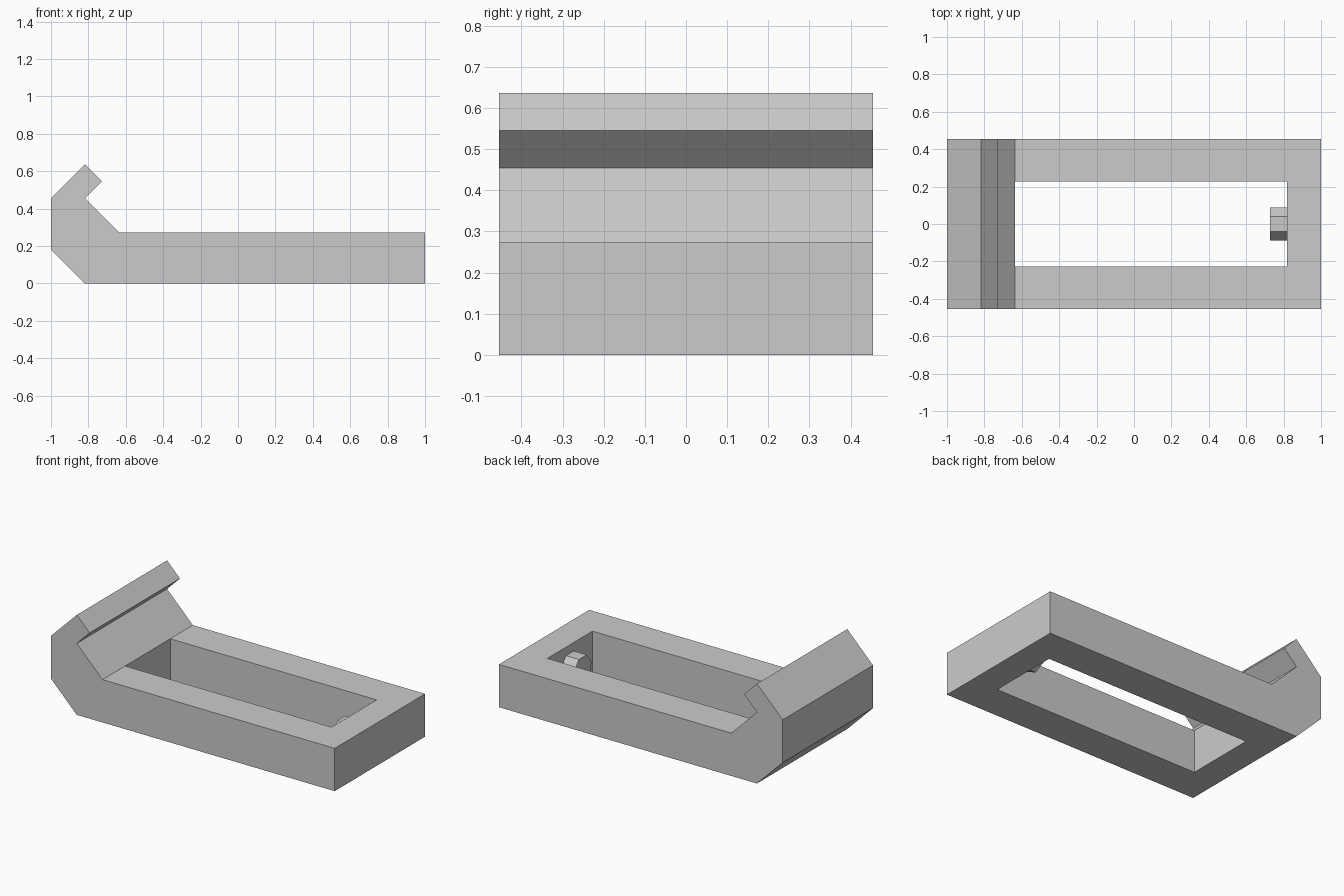
import bpy, bmesh
from math import sin, cos, tau
from mathutils import Vector

if "Cube" in bpy.data.objects:
    bpy.data.objects.remove(bpy.data.objects["Cube"])

U = 1 / 11                      # design unit
WALL, HOOK = 9 * U, -7 * U      # window ends along x
HALF_W, HALF_WINDOW = 5 * U, 2.5 * U
HEIGHT = 3 * U

grey = bpy.data.materials.new("plain grey")
grey.use_nodes = True
grey.diffuse_color = (0.6, 0.6, 0.6, 1)
grey.node_tree.nodes["Principled BSDF"].inputs["Base Color"].default_value = grey.diffuse_color


def prism(points, direction):
    """Solid made by sweeping a flat outline along a vector."""
    bm = bmesh.new()
    face = bm.faces.new([bm.verts.new(p) for p in points])
    result = bmesh.ops.extrude_face_region(bm, geom=[face], use_keep_orig=True)
    moved = [g for g in result["geom"] if isinstance(g, bmesh.types.BMVert)]
    bmesh.ops.translate(bm, verts=moved, vec=direction)
    bmesh.ops.recalc_face_normals(bm, faces=bm.faces)
    return bm


def finish(bm, name):
    mesh = bpy.data.meshes.new(name)
    bm.to_mesh(mesh)
    bm.free()
    mesh.materials.append(grey)
    bpy.context.collection.objects.link(bpy.data.objects.new(name, mesh))


# Frame and hook: one side profile swept across the width
profile = [(-9, 0), (11, 0), (11, 3), (-7, 3), (-9, 5), (-8, 6), (-9, 7), (-11, 5), (-11, 2)]
body = prism([(x * U, -HALF_W, z * U) for x, z in profile], Vector((0, 2 * HALF_W, 0)))

# Rectangular window cut right through the frame
for axis, offset in (("Y", -HALF_WINDOW), ("Y", HALF_WINDOW), ("X", HOOK), ("X", WALL)):
    normal = Vector((axis == "X", axis == "Y", 0))
    bmesh.ops.bisect_plane(body, geom=body.verts[:] + body.edges[:] + body.faces[:],
                           dist=1e-4, plane_co=normal * offset, plane_no=normal)
body.normal_update()
opening = []
for f in body.faces:
    c = f.calc_center_median()
    if abs(f.normal.z) > 0.9 and abs(c.y) < HALF_WINDOW and HOOK < c.x < WALL:
        opening.append(f)
bmesh.ops.delete(body, geom=opening, context="FACES")
bmesh.ops.bridge_loops(body, edges=[e for e in body.edges if e.is_boundary])
bmesh.ops.recalc_face_normals(body, faces=body.faces)
finish(body, "hooked_frame")

# Seven-sided peg on the end wall of the window, flat side up
ring = [(8 * U, U * sin(i * tau / 7), HEIGHT / 2 - U * cos(i * tau / 7)) for i in range(7)]
finish(prism(ring, Vector((1.1 * U, 0, 0))), "latch_peg")
